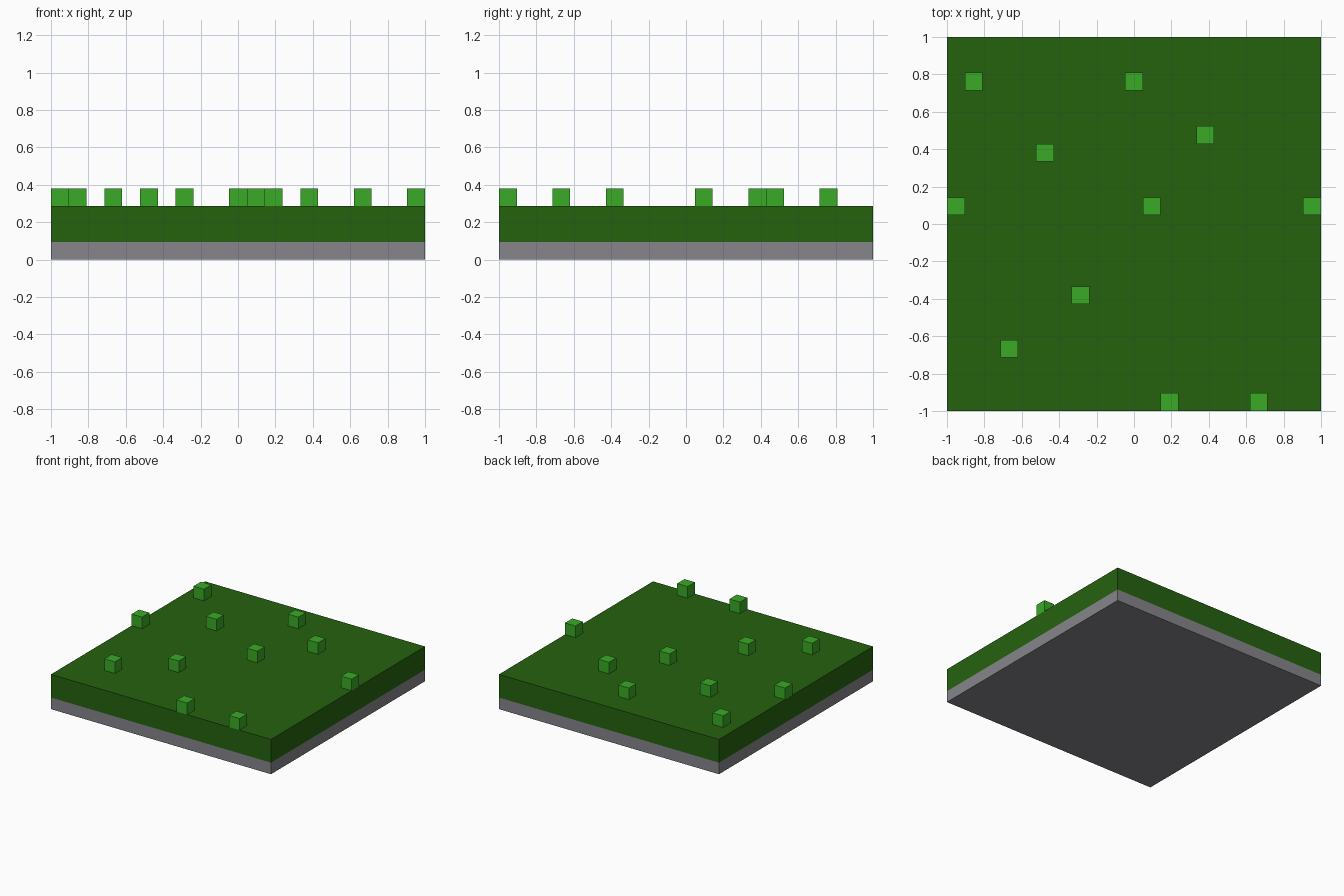
import bpy

if "Cube" in bpy.data.objects:
    bpy.data.objects.remove(bpy.data.objects["Cube"])

U = 2 / 21  # one voxel; the tile is 21 voxels wide


def srgb(r, g, b):
    lin = [(c / 255 / 12.92) if c < 10 else ((c / 255 + 0.055) / 1.055) ** 2.4 for c in (r, g, b)]
    return (*lin, 1.0)


def material(name, rgb):
    m = bpy.data.materials.new(name)
    m.diffuse_color = srgb(*rgb)
    m.use_nodes = True
    m.node_tree.nodes["Principled BSDF"].inputs["Base Color"].default_value = m.diffuse_color
    return m


def box(name, centre, size, mat):
    bpy.ops.mesh.primitive_cube_add(size=1, location=centre)
    ob = bpy.context.object
    ob.name = name
    ob.scale = size
    bpy.ops.object.transform_apply(location=False, rotation=False, scale=True)
    ob.data.materials.append(mat)
    return ob


stone = material("stone grey", (134, 133, 138))
turf = material("dark grass green", (37, 98, 15))
blade = material("light grass green", (58, 170, 38))

# Stone slab with a thicker turf layer on top
box("stone_base", (0, 0, U / 2), (2, 2, U), stone)
box("turf_layer", (0, 0, 2 * U), (2, 2, 2 * U), turf)

# Scattered single-voxel grass tufts (grid cells from the centre)
tufts = [(-9, 8), (0, 8), (4, 5), (-5, 4), (-10, 1), (1, 1), (10, 1),
         (-3, -4), (-7, -7), (2, -10), (7, -10)]
for n, (i, j) in enumerate(tufts, 1):
    box(f"grass_tuft_{n}", (i * U, j * U, 3.5 * U), (U, U, U), blade)
